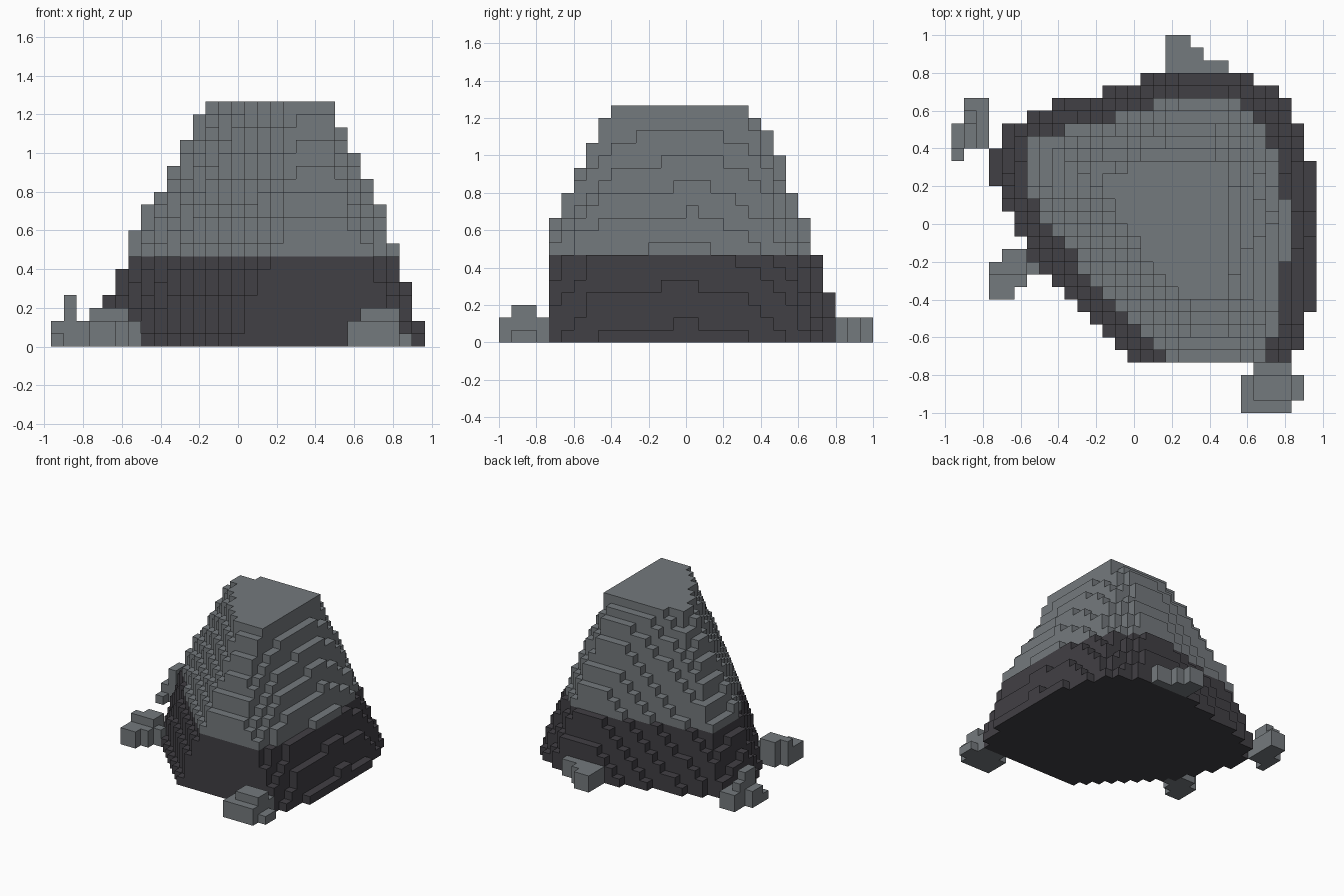
import bpy
import bmesh

if "Cube" in bpy.data.objects:
    bpy.data.objects.remove(bpy.data.objects["Cube"], do_unlink=True)

V = 1 / 15                    # edge length of one block
NX, NY, NZ = 29, 30, 19       # block grid
X0, Y0 = -NX * V / 2, -1.0
DARK_LAYERS = 7


def material(name, rgb):
    m = bpy.data.materials.new(name)
    m.use_nodes = True
    m.diffuse_color = (*rgb, 1)
    bsdf = next(n for n in m.node_tree.nodes if n.type == 'BSDF_PRINCIPLED')
    bsdf.inputs["Base Color"].default_value = (*rgb, 1)
    bsdf.inputs["Roughness"].default_value = 0.9
    return m


GREY = material("stone grey", (0.175, 0.192, 0.205))
DARK = material("dark stone", (0.053, 0.050, 0.058))

SIDES = [(1, 0, 0), (-1, 0, 0), (0, 1, 0), (0, -1, 0), (0, 0, 1), (0, 0, -1)]


def build_blocks(name, cells, mats, rule=lambda k: 0):
    """Make one mesh from the exposed faces of a set of grid cells."""
    bm = bmesh.new()
    verts = {}

    def vert(p):
        if p not in verts:
            verts[p] = bm.verts.new((X0 + p[0] * V, Y0 + p[1] * V, p[2] * V))
        return verts[p]

    for c in sorted(cells):
        for d in SIDES:
            if tuple(a + b for a, b in zip(c, d)) in cells:
                continue
            axis = [abs(v) for v in d].index(1)
            u, w = (axis + 1) % 3, (axis + 2) % 3
            corners = [(0, 0), (1, 0), (1, 1), (0, 1)]
            if d[axis] < 0:
                corners.reverse()
            ring = []
            for a, b in corners:
                p = list(c)
                p[axis] += d[axis] > 0
                p[u] += a
                p[w] += b
                ring.append(vert(tuple(p)))
            bm.faces.new(ring).material_index = rule(c[2])
    mesh = bpy.data.meshes.new(name)
    bm.to_mesh(mesh)
    bm.free()
    for m in mats:
        mesh.materials.append(m)
    obj = bpy.data.objects.new(name, mesh)
    bpy.context.collection.objects.link(obj)
    return obj


def inside(x, y, poly):
    hit = False
    for (ax, ay), (bx, by) in zip(poly, poly[1:] + poly[:1]):
        if (ay > y) != (by > y) and x < ax + (y - ay) * (bx - ax) / (by - ay):
            hit = not hit
    return hit


# Boulder cross-sections, matching corner for corner from ground to summit
SECTIONS = [
    (0.03, [(.02, -.745), (.85, -.745), (.94, -.45), (.96, 0), (.94, .32), (.85, .62),
            (.56, .83), (.25, .83), (-.42, .635), (-.69, .53), (-.765, .27), (-.55, -.18)]),
    (0.57, [(.24, -.739), (.61, -.739), (.76, -.55), (.79, .03), (.74, .33), (.68, .48),
            (.50, .665), (.296, .665), (-.19, .514), (-.51, .45), (-.537, .15), (-.25, -.22)]),
    (0.95, [(.30, -.55), (.48, -.55), (.58, -.40), (.63, .06), (.58, .30), (.52, .42),
            (.40, .515), (.20, .515), (-.10, .43), (-.30, .36), (-.35, .20), (-.06, -.20)]),
    (1.24, [(.27, -.405), (.49, -.405), (.49, -.20), (.49, .03), (.485, .20), (.485, .29),
            (.40, .36), (.15, .36), (-.08, .285), (-.14, .25), (-.16, .17), (.06, -.17)]),
]


def outline(z):
    for (za, pa), (zb, pb) in zip(SECTIONS, SECTIONS[1:]):
        if z <= zb:
            t = (z - za) / (zb - za)
            return [(a[0] + (b[0] - a[0]) * t, a[1] + (b[1] - a[1]) * t)
                    for a, b in zip(pa, pb)]


# Boulder: dark below, grey above
boulder = set()
for k in range(NZ):
    poly = outline((k + 0.5) * V)
    for i in range(NX):
        for j in range(NY):
            if inside(X0 + (i + 0.5) * V, Y0 + (j + 0.5) * V, poly):
                boulder.add((i, j, k))
build_blocks("boulder", boulder, [GREY, DARK], lambda k: int(k < DARK_LAYERS))

# Loose stones: boxes as (x from, x to, y from, y to, height) in blocks
STONES = {
    "back_stone": [(17, 19, 27, 30, 2), (17, 20, 27, 29, 2), (17, 22, 27, 28, 2)],
    "far_right_stone": [(0, 1, 20, 21, 1), (0, 1, 21, 23, 2), (1, 3, 21, 25, 2),
                        (1, 2, 21, 23, 4), (1, 2, 23, 24, 3)],
    "right_stone": [(4, 6, 12, 13, 3), (3, 6, 11, 12, 3), (3, 6, 10, 11, 2),
                    (3, 5, 9, 10, 2), (6, 7, 11, 12, 2)],
    "front_stone": [(23, 27, 0, 1, 2), (23, 27, 1, 3, 2), (24, 27, 1, 3, 3),
                    (27, 28, 1, 3, 1), (24, 27, 3, 4, 2)],
}
for name, boxes in STONES.items():
    cells = {(i, j, k) for x0, x1, y0, y1, h in boxes
             for i in range(x0, x1) for j in range(y0, y1) for k in range(h)}
    build_blocks(name, cells - boulder, [GREY])
